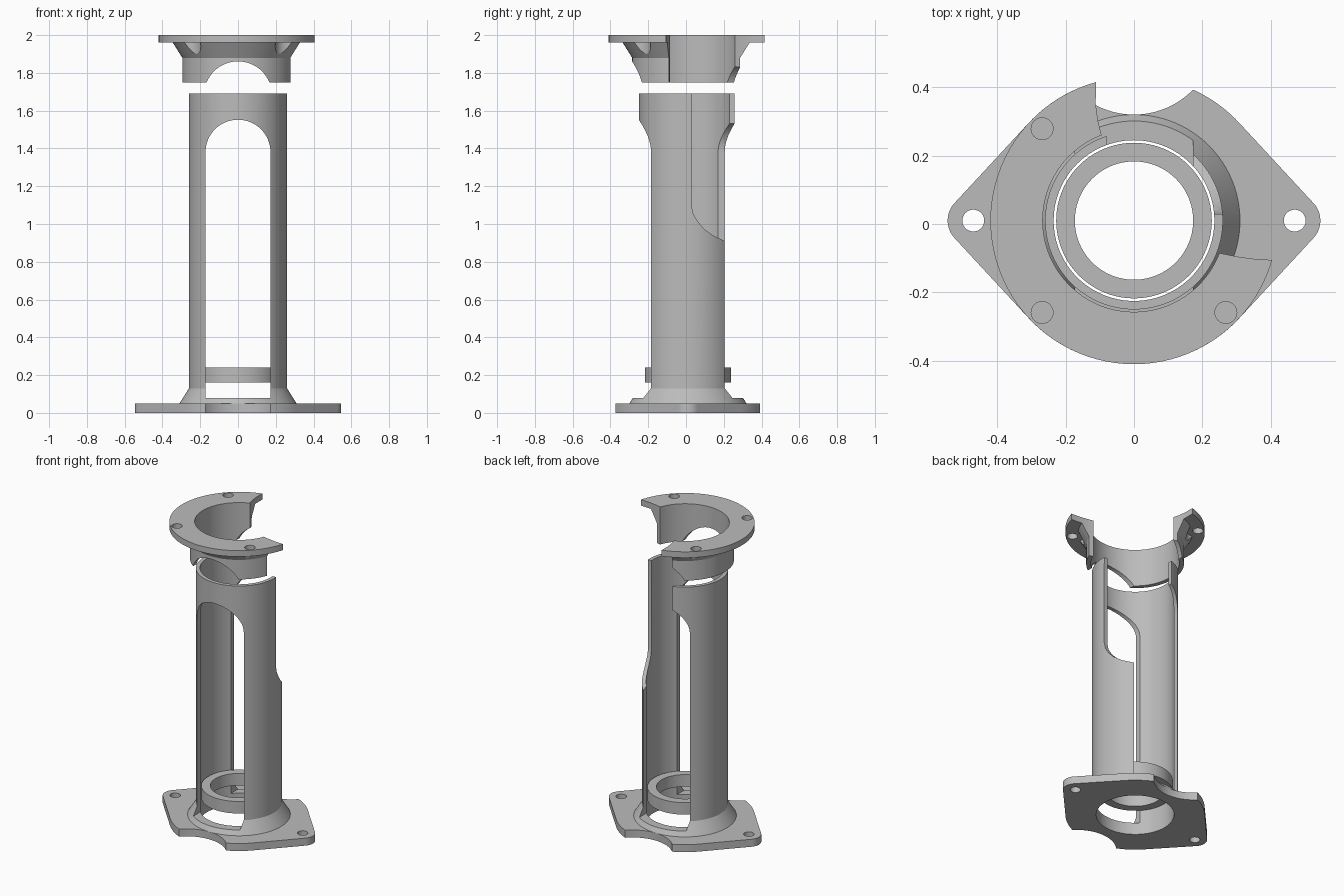
import bpy
import bmesh
from math import sin, cos, pi, acos, radians

cube = bpy.data.objects.get("Cube")
if cube:
    bpy.data.objects.remove(cube)

CY = 0.01          # axis of the tube in y
SEG = 96

grey = bpy.data.materials.new("plain_grey")
grey.use_nodes = True
grey.diffuse_color = (0.5, 0.5, 0.5, 1)
grey.node_tree.nodes["Principled BSDF"].inputs["Base Color"].default_value = (0.5, 0.5, 0.5, 1)


def finish(name, bm):
    bmesh.ops.recalc_face_normals(bm, faces=bm.faces)
    mesh = bpy.data.meshes.new(name)
    bm.to_mesh(mesh)
    bm.free()
    mesh.materials.append(grey)
    ob = bpy.data.objects.new(name, mesh)
    bpy.context.collection.objects.link(ob)
    return ob


def prism(name, outline, lo, hi, axis="z"):
    """Extrude a 2D outline along the given axis."""
    place = {"z": lambda a, b, h: (a, b, h),
             "y": lambda a, b, h: (a, h, b),
             "x": lambda a, b, h: (h, a, b)}[axis]
    bm = bmesh.new()
    low = [bm.verts.new(place(a, b, lo)) for a, b in outline]
    high = [bm.verts.new(place(a, b, hi)) for a, b in outline]
    bm.faces.new(low)
    bm.faces.new(high)
    n = len(outline)
    for i in range(n):
        j = (i + 1) % n
        bm.faces.new((low[i], low[j], high[j], high[i]))
    return finish(name, bm)


def arc(cx, cy, r, start=0.0, end=2 * pi, n=SEG, closed=False):
    count = n + 1 if closed else n
    return [(cx + r * cos(start + (end - start) * i / n),
             cy + r * sin(start + (end - start) * i / n)) for i in range(count)]


def lathe(name, profile):
    """Revolve a closed (radius, z) profile about the tube axis."""
    bm = bmesh.new()
    rings = [[bm.verts.new((x, y, z)) for x, y in arc(0, CY, r)] for r, z in profile]
    for k, ring in enumerate(rings):
        nxt = rings[(k + 1) % len(rings)]
        for i in range(SEG):
            j = (i + 1) % SEG
            bm.faces.new((ring[i], ring[j], nxt[j], nxt[i]))
    return finish(name, bm)


def cut(ob, *cutters):
    for cutter in cutters:
        mod = ob.modifiers.new("cut", "BOOLEAN")
        mod.operation = "DIFFERENCE"
        mod.solver = "EXACT"
        mod.object = cutter
        bpy.context.view_layer.objects.active = ob
        bpy.ops.object.modifier_apply(modifier=mod.name)
        bpy.data.objects.remove(cutter)


def drill(x, y, r, lo, hi, n=32):
    return prism("cutter", arc(x, y, r, n=n), lo, hi)


# Base plate: a disc blended tangentially into two rounded ears
R, EAR, EAR_X = 0.42, 0.075, 0.47
t = acos((R - EAR) / EAR_X)
outline = (arc(EAR_X, CY, EAR, -t, t, 16, True)
           + arc(0, CY, R, t, pi - t, 40, True)
           + arc(-EAR_X, CY, EAR, pi - t, pi + t, 16, True)
           + arc(0, CY, R, pi + t, 2 * pi - t, 40, True))
base_plate = prism("base_plate", outline, 0, 0.05)
cut(base_plate, drill(0, CY, 0.235, -0.1, 0.2, SEG))
for side in (-1, 1):
    cut(base_plate,
        drill(side * EAR_X, CY, 0.032, -0.1, 0.2),
        drill(0, CY + side * 0.551, 0.241, -0.1, 0.2, SEG))

# Tube with flared foot, arched slots front and back, and a broken-away corner
tube = lathe("slotted_tube", [(0.235, 0.05), (0.31, 0.05), (0.26, 0.13),
                              (0.26, 1.69), (0.235, 1.69)])
slot = [(-0.172, 0.08), (0.172, 0.08)] + arc(0, 1.38, 0.172, 0, pi, 32, True)
breakaway = [(0.03, 1.8), (0.028, 1.1), (0.04, 1.05), (0.065, 1.01), (0.1, 0.97),
             (0.15, 0.935), (0.205, 0.91), (0.4, 0.88), (0.4, 1.8)]
cut(tube, prism("cutter", slot, -0.6, 0.6, "y"),
    prism("cutter", breakaway, -0.08, 0.6, "x"))

# Loose ring inside the foot of the tube
inner_ring = lathe("inner_ring", [(0.173, 0.16), (0.2275, 0.16),
                                  (0.2275, 0.24), (0.173, 0.24)])

# Top collar: flange, cone and neck with arches, screw holes and a cut-out
collar = lathe("top_collar", [(0.267, 1.75), (0.295, 1.75), (0.295, 1.88), (0.345, 1.96),
                              (0.42, 1.96), (0.42, 2.0), (0.267, 2.0)])
cut(collar, prism("cutter", arc(0, 1.681, 0.18, n=64), -0.6, 0.6, "y"))
for k in (1, 2, 3):
    a = radians(45 + 90 * k)
    x, y = 0.38 * cos(a), CY + 0.38 * sin(a)
    cut(collar, drill(x, y, 0.032, 1.7, 2.1), drill(x, y, 0.072, 1.7, 1.96))
opening = [(0.6, -0.105), (0.4, -0.105), (0.35, -0.102), (0.3, -0.095), (0.25, -0.085),
           (0, 0), (-0.095, 0.26), (-0.105, 0.3), (-0.112, 0.35), (-0.11, 0.6), (0.6, 0.6)]
cut(collar, prism("cutter", opening, 1.6, 2.2))

# Smooth curved walls, keep edges crisp
bpy.ops.object.select_all(action="DESELECT")
for ob in (base_plate, tube, inner_ring, collar):
    ob.select_set(True)
bpy.context.view_layer.objects.active = tube
bpy.ops.object.shade_smooth_by_angle(angle=radians(30))
